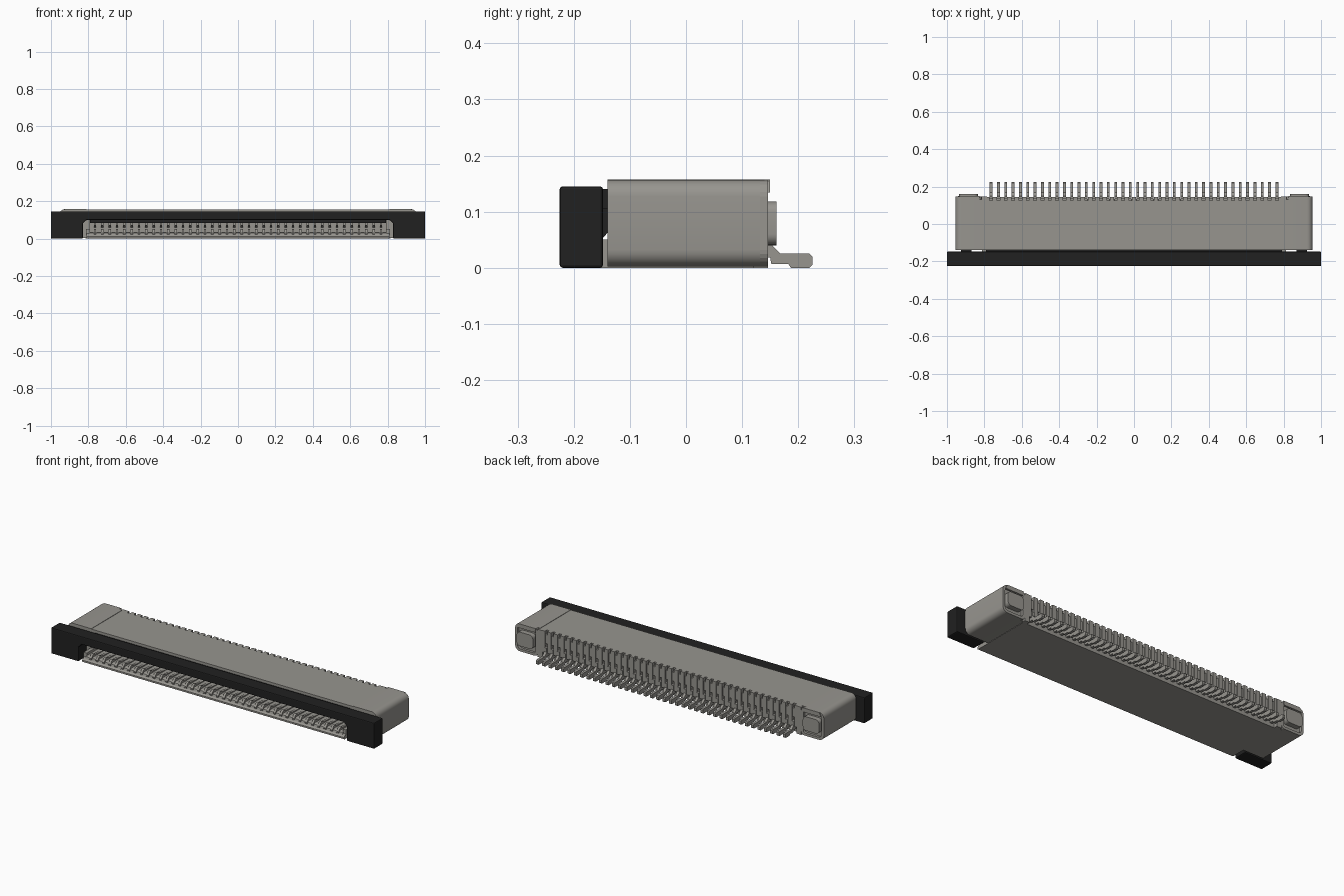
import bpy, bmesh, math
from mathutils import Vector

cube = bpy.data.objects.get("Cube")
if cube:
    bpy.data.objects.remove(cube, do_unlink=True)


def material(name, rgb):
    m = bpy.data.materials.new(name)
    m.use_nodes = True
    m.diffuse_color = (*rgb, 1)
    m.node_tree.nodes["Principled BSDF"].inputs["Base Color"].default_value = (*rgb, 1)
    return m


GREY = material("warm grey", (0.31, 0.30, 0.275))
BLACK = material("black plastic", (0.015, 0.015, 0.015))


def prism(bm, pts, axis, lo, hi):
    """Extrude a profile: axis x takes (y, z) points, axis y takes (x, z) points."""
    place = (lambda p, t: (t, p[0], p[1])) if axis == "x" else (lambda p, t: (p[0], t, p[1]))
    face = bm.faces.new([bm.verts.new(place(p, lo)) for p in pts])
    new = bmesh.ops.extrude_face_region(bm, geom=[face])["geom"]
    step = Vector((hi - lo, 0, 0) if axis == "x" else (0, hi - lo, 0))
    bmesh.ops.translate(bm, verts=[v for v in new if isinstance(v, bmesh.types.BMVert)], vec=step)


def box(bm, x0, x1, y0, y1, z0, z1):
    prism(bm, [(y0, z0), (y1, z0), (y1, z1), (y0, z1)], "x", x0, x1)


def finish(name, bm, mat, bevel=0, smooth=False):
    bmesh.ops.recalc_face_normals(bm, faces=bm.faces)
    mesh = bpy.data.meshes.new(name)
    bm.to_mesh(mesh)
    bm.free()
    ob = bpy.data.objects.new(name, mesh)
    bpy.context.collection.objects.link(ob)
    mesh.materials.append(mat)
    if bevel:
        b = ob.modifiers.new("Bevel", "BEVEL")
        b.width, b.segments, b.limit_method = bevel, 2, "ANGLE"
    if smooth:
        bpy.ops.object.select_all(action="DESELECT")
        ob.select_set(True)
        bpy.context.view_layer.objects.active = ob
        bpy.ops.object.shade_smooth_by_angle(angle=math.radians(35))
    return ob


def rounded(x0, x1, z0, z1, r_in, r_out, n=6):
    """Rounded rectangle in (x, z); inner side is x0, outer side is x1."""
    pts = []
    corners = [(x1, z0, -1, 1, -90, r_out), (x1, z1, -1, -1, 0, r_out),
               (x0, z1, 1, -1, 90, r_in), (x0, z0, 1, 1, 180, r_in)]
    for x, z, sx, sz, a, r in corners:
        if not r:
            pts.append((x, z))
            continue
        for i in range(n + 1):
            t = math.radians(a + 90 * i / n)
            pts.append((x + sx * r + r * math.cos(t), z + sz * r + r * math.sin(t)))
    return pts


PINS, PITCH = 40, 0.0392
pin_x = [(i - (PINS - 1) / 2) * PITCH for i in range(PINS)]

# Housing: C-shaped section open to the front, with a long lower tongue
bm = bmesh.new()
prism(bm, [(-.215, 0), (.126, 0), (.126, .155), (-.14, .155), (-.14, .105), (-.03, .105),
           (-.03, .026), (-.205, .026), (-.22, .012), (-.22, .003)], "x", -.81, .81)
finish("housing", bm, GREY)

# Mouth side walls
bm = bmesh.new()
for s in (-1, 1):
    box(bm, *sorted((s * .792, s * .812)), -.205, -.03, .02, .05)
    box(bm, *sorted((s * .795, s * .812)), -.138, -.03, .02, .154)
finish("mouth_walls", bm, GREY)

# Fins between contacts: rear ribs and front tongue teeth
bm = bmesh.new()
for i in range(PINS + 1):
    x = (i - PINS / 2) * PITCH
    box(bm, x - .012, x + .012, .12, .145, .035, .155)
    prism(bm, [(-.212, .02), (-.03, .02), (-.03, .036), (-.197, .036), (-.208, .031)],
          "x", x - .011, x + .011)
for s in (-1, 1):
    box(bm, *sorted((s * .785, s * .815)), .12, .146, 0, .155)
finish("housing_ribs", bm, GREY)

# Contacts: solder foot, rear stem, rear head, lower spring arm and upper arm
bm = bmesh.new()
foot = [(.12, .018), (.15, .018), (.152, .007), (.182, .007), (.187, 0), (.22, 0), (.225, .005),
        (.225, .02), (.22, .025), (.168, .025), (.15, .043), (.15, .066), (.12, .066)]
arm = [(-.21, .02), (-.03, .02), (-.03, .05), (-.12, .038), (-.175, .043),
       (-.19, .05), (-.2, .046), (-.212, .03)]
for x in pin_x:
    prism(bm, foot, "x", x - .0075, x + .0075)
    box(bm, x - .0075, x + .0075, .12, .14, .085, .135)
    box(bm, x - .012, x + .012, .12, .133, .064, .074)
    prism(bm, arm, "x", x - .0065, x + .0065)
    prism(bm, [(-.125, .07), (-.03, .06), (-.03, .083), (-.125, .083)], "x", x - .0065, x + .0065)
finish("contacts", bm, GREY)

# End caps: rounded shell, raised rear rim, top and bottom lips, central block
for s, side in ((-1, "right"), (1, "left")):
    def mirror(pts):
        return [(s * x, z) for x, z in pts]

    bm = bmesh.new()
    prism(bm, mirror(rounded(.81, .955, .002, .157, 0, .03)), "y", -.14, .132)
    finish(side + "_end_cap", bm, GREY, smooth=True)

    bm = bmesh.new()
    outer = mirror(rounded(.815, .955, .002, .157, .02, .03))
    inner = mirror(rounded(.829, .941, .016, .143, .012, .02))
    n = len(outer)
    for i in range(n):
        j = (i + 1) % n
        prism(bm, [outer[i], outer[j], inner[j], inner[i]], "y", .13, .146)
    bmesh.ops.remove_doubles(bm, verts=bm.verts, dist=1e-5)
    finish(side + "_cap_rim", bm, GREY)

    bm = bmesh.new()
    prism(bm, mirror([(.83, .134), (.94, .134), (.93, .157), (.825, .157)]), "y", .14, .15)
    prism(bm, mirror(rounded(.835, .935, .04, .118, .02, .02)), "y", .13, .161)
    finish(side + "_cap_block", bm, GREY, smooth=True)

# Locking bar: bridge with two legs
bm = bmesh.new()
half = [(1, 0), (1, .145)]
inner_leg = [(.81, .1), (.83, .08), (.83, 0)]
pts = half + [(-x, z) for x, z in reversed(half)]
pts += [(-x, z) for x, z in reversed(inner_leg)] + inner_leg
prism(bm, pts, "y", -.225, -.148)
finish("locking_bar", bm, BLACK, bevel=.005)

# Bar insert that reaches into the mouth, and its end pivots
bm = bmesh.new()
box(bm, -.79, .79, -.165, -.035, .084, .106)
box(bm, -.79, .79, -.165, -.139, .1, .14)
for s in (-1, 1):
    prism(bm, [(-.155, .045), (-.135, .068), (-.135, .106), (-.155, .106)], "x",
          *sorted((s * .87, s * .925)))
finish("bar_insert_and_pivots", bm, BLACK)
